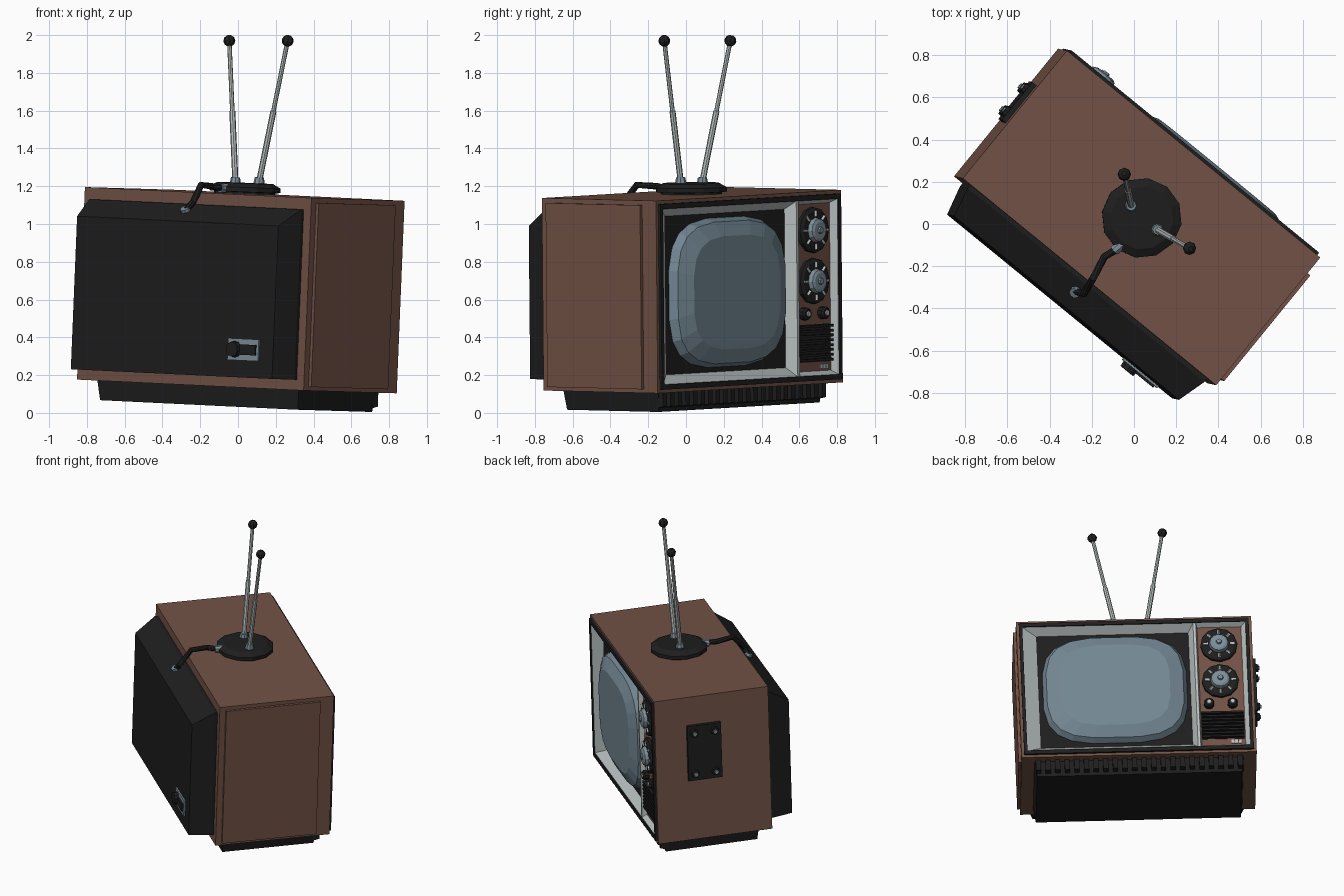
import bpy, bmesh, math
from mathutils import Vector, Matrix

if "Cube" in bpy.data.objects:
    bpy.data.objects.remove(bpy.data.objects["Cube"])

# Set is turned about z and leans slightly; local frame: front = -y, x = viewer's right
Z = Vector((0.041, -0.009, 1)).normalized()
X = Vector((-0.775, 0.632, 0))
X = (X - Z * X.dot(Z)).normalized()
Y = Z.cross(X)
M = Matrix((X, Y, Z)).transposed().to_4x4()
M.translation = (-0.006, 0.038, 0.14)
I = Matrix.Identity(4)


def material(name, c):
    m = bpy.data.materials.new(name)
    m.diffuse_color = (*c, 1)
    m.use_nodes = True
    m.node_tree.nodes["Principled BSDF"].inputs["Base Color"].default_value = m.diffuse_color
    return m


BROWN = material("brown_wood", (0.17, 0.085, 0.06))
BLACK = material("black_plastic", (0.013, 0.013, 0.013))
SILVER = material("silver_trim", (0.48, 0.52, 0.52))
STEEL = material("steel", (0.2, 0.27, 0.31))
GLASS = material("screen_glass", (0.17, 0.24, 0.29))


def loft(name, loops, mat, caps=True, mx=M):
    """Bridge equal-length point loops, optionally closing both ends."""
    bm = bmesh.new()
    rows = [[bm.verts.new(p) for p in loop] for loop in loops]
    n = len(rows[0])
    for a, b in zip(rows, rows[1:]):
        for i in range(n):
            bm.faces.new((a[i], a[(i + 1) % n], b[(i + 1) % n], b[i]))
    if caps:
        bm.faces.new(rows[0])
        bm.faces.new(rows[-1])
    bmesh.ops.recalc_face_normals(bm, faces=bm.faces)
    me = bpy.data.meshes.new(name)
    bm.to_mesh(me)
    bm.free()
    me.materials.append(mat)
    ob = bpy.data.objects.new(name, me)
    ob.matrix_world = mx
    bpy.context.collection.objects.link(ob)
    return ob


def rect(x0, x1, z0, z1, y):
    return [(x0, y, z0), (x1, y, z0), (x1, y, z1), (x0, y, z1)]


def box(name, x0, x1, y0, y1, z0, z1, mat):
    return loft(name, [rect(x0, x1, z0, z1, y0), rect(x0, x1, z0, z1, y1)], mat)


def tube(name, pts, radii, mat, n=8, mx=M):
    """Round section swept along a path with a radius at each point."""
    pts = [Vector(p) for p in pts]
    loops = []
    for i, p in enumerate(pts):
        d = (pts[min(i + 1, len(pts) - 1)] - pts[max(i - 1, 0)]).normalized()
        u = d.cross(Vector((0.31, 0.17, 0.2)) if abs(d.z) < 0.5 else Vector((1, 0, 0))).normalized()
        v = d.cross(u)
        loops.append([p + (u * math.cos(t) + v * math.sin(t)) * radii[i]
                      for t in (2 * math.pi * k / n for k in range(n))])
    return loft(name, loops, mat, True, mx)


def dial(name, x, z, prof, mat, n=12):
    """Turned part on the front; prof = (y, radius) pairs."""
    return tube(name, [(x, y, z) for y, r in prof], [r for y, r in prof], mat, n)


# Cabinet: open-fronted box with recessed front
loft("cabinet", [rect(-.775, .775, 0, 1.02, .39), rect(-.775, .775, 0, 1.02, -.39),
                 rect(-.757, .757, .018, 1.002, -.39), rect(-.757, .757, .018, 1.002, -.31)], BROWN)
box("left_side_panel", -.793, -.77, -.295, .35, .02, .995, BROWN)

# Front frame and sloped silver bezels
loft("front_frame", [rect(-.757, .757, .018, 1.002, -.32), rect(-.757, .757, .018, 1.002, -.405),
                     rect(-.735, .735, .045, .975, -.405), rect(-.735, .735, .045, .975, -.32)],
     BLACK, False)
loft("screen_bezel", [rect(-.735, .39, .045, .975, -.397), rect(-.64, .356, .095, .93, -.338)],
     SILVER, False)
loft("control_bezel", [rect(.408, .735, .045, .975, -.397), rect(.418, .702, .07, .952, -.362)],
     SILVER, False)
box("bezel_divider", .39, .408, -.397, -.34, .045, .975, SILVER)
box("screen_mask", -.66, .37, -.341, -.31, .08, .95, BLACK)
box("control_panel", .41, .72, -.366, -.31, .055, .965, BROWN)


# Bulged picture tube
def tube_outline(s, y, n=20):
    pts = []
    for k in range(n):
        t = 2 * math.pi * (k + .5) / n
        c, d = math.cos(t), math.sin(t)
        pts.append((-.14 + .478 * s * math.copysign(abs(c) ** .6, c), y,
                    .513 + .398 * s * math.copysign(abs(d) ** .6, d)))
    return pts


loft("picture_tube", [tube_outline(1, -.33), tube_outline(1, -.345), tube_outline(.95, -.385),
                      tube_outline(.76, -.422)], GLASS)

# Two channel dials with tick marks
for j, z in enumerate((.815, .545)):
    x = .555
    dial(f"dial_{j}", x, z, [(-.36, .122), (-.385, .122), (-.395, .105)], BLACK)
    dial(f"dial_hub_{j}", x, z, [(-.39, .068), (-.418, .06), (-.425, .045)], STEEL)
    dial(f"dial_cap_{j}", x, z, [(-.42, .022), (-.435, .016)], STEEL, 8)
    for k in range(8):
        t = math.pi * k / 4
        a, b = (Vector((x + r * math.cos(t), -.395, z + r * math.sin(t))) for r in (.072, .103))
        tube(f"dial_tick_{j}_{k}", [a, b], [.009, .009], SILVER, 4)

# Small knobs
for j, x in enumerate((.475, .63)):
    dial(f"small_knob_{j}", x, .374, [(-.36, .034), (-.395, .034), (-.405, .026)], BLACK, 10)
    dial(f"small_knob_cap_{j}", x, .374, [(-.40, .018), (-.412, .014)], SILVER, 8)

# Speaker grille and small trim bars
box("speaker_backing", .422, .698, -.37, -.35, .115, .315, BLACK)
for k in range(8):
    z = .12 + .0255 * k
    box(f"speaker_slat_{k}", .42, .70, -.39, -.36, z, z + .013, BLACK)
for k in range(3):
    box(f"trim_bar_{k}", .612 + .024 * k, .63 + .024 * k, -.373, -.36, .078, .103, SILVER)

# Plinth with front fins
loft("plinth", [[(a * sx, b * sy, z) for sx, sy in ((-1, -1), (1, -1), (1, 1), (-1, 1))]
                for a, b, z in ((.69, .325, .005), (.675, .312, -.104))], BLACK)
for k in range(22):
    x = -.665 + 1.33 * k / 21
    loft(f"plinth_fin_{k}", [rect(x - .017, x + .017, -.085, .005, -.30),
                             rect(x - .017, x + .017, -.075, .005, -.35)], BLACK)

# Tapered rear housing
loft("rear_housing", [rect(-.725, .725, .055, .957, .38), rect(-.725, .725, .055, .957, .41),
                      rect(-.688, .688, .055, .866, .552)], BLACK)

# Power socket
box("socket_plate", -.595, -.385, .545, .562, .145, .26, STEEL)
box("socket_slot", -.58, -.47, .555, .572, .175, .23, BLACK)
tube("socket_plug", [(-.435, .555, .203), (-.435, .59, .203)], [.045, .04], BLACK, 10)

# Side plate with four screws
box("side_plate", .77, .80, -.175, .055, .43, .82, BLACK)
for j, (y, z) in enumerate([(y, z) for y in (-.13, .01) for z in (.48, .77)]):
    tube(f"plate_washer_{j}", [(.795, y, z), (.818, y, z)], [.03, .026], BLACK, 8)
    tube(f"plate_screw_{j}", [(.81, y, z), (.826, y, z)], [.016, .013], STEEL, 8)

# Antenna base on the cabinet top
tube("antenna_base", [(0, 0, z) for z in (1.015, 1.03, 1.032, 1.056, 1.078)],
     [.165, .165, .19, .19, .15], BLACK, 12)

# Rods with sockets and ball tips (placed in world space)
for j, (a, b) in enumerate([((-.014, .087, 1.225), (-.046, .235, 1.97)),
                            ((.112, -.028, 1.225), (.263, -.115, 1.97))]):
    a, b = Vector(a), Vector(b)
    d = (b - a).normalized()
    tube(f"antenna_socket_{j}", [a - Z * .01, a + Z * .022], [.03, .024], STEEL, 8, I)
    m = a.lerp(b, .5)
    tube(f"antenna_rod_{j}", [a, m, m + d * .001, b], [.016, .016, .012, .012], SILVER, 8, I)
    tube(f"antenna_tip_{j}", [b + d * s for s in (-.029, -.018, 0, .018, .029)],
         [.012, .026, .032, .026, .012], BLACK, 8, I)

# Antenna lead to the rear housing
path = [Vector(p) for p in ((-.075, -.115, 1.19), (-.14, -.155, 1.2), (-.195, -.26, 1.207),
                            (-.238, -.33, 1.115), (-.275, -.318, 1.075))]
tube("antenna_lead", path, [.018] * 5, BLACK, 8, I)
tube("lead_plug", [path[0] + Vector((.03, .03, 0)), path[0] - Vector((.02, .013, 0))],
     [.026, .024], STEEL, 8, I)
tube("lead_socket", [path[4] + Vector((.012, .012, -.03)), path[4] - Vector((.008, .01, -.01))],
     [.03, .026], STEEL, 8, I)
